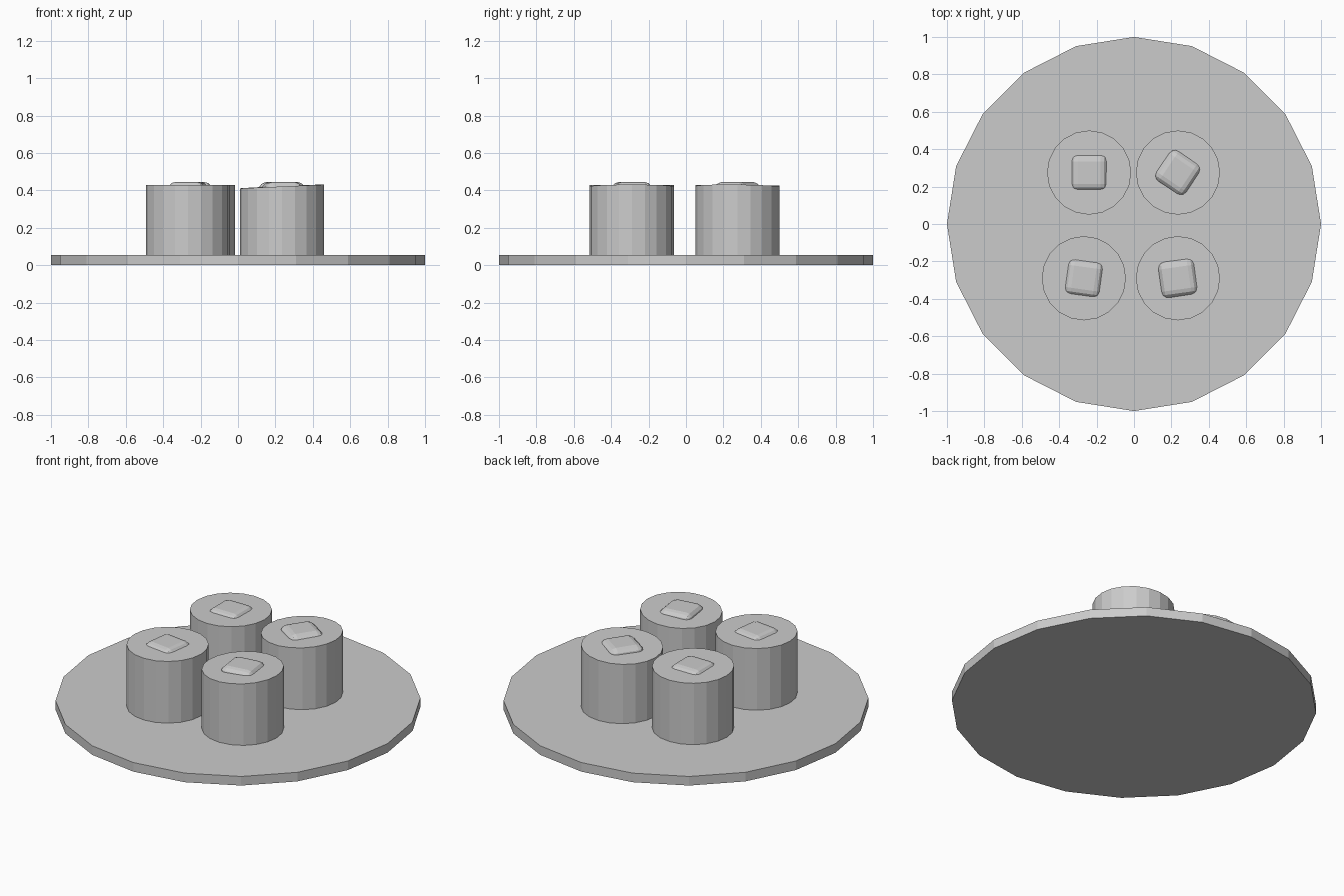
import bpy, math

if "Cube" in bpy.data.objects:
    bpy.data.objects.remove(bpy.data.objects["Cube"])

PLATE_H = 0.055
CUP_R = 0.225
CUP_TOP = 0.428


def cylinder(name, radius, z0, z1, x=0, y=0, slope=(0, 0)):
    """Flat-faced 20-sided cylinder; slope tips the top face slightly."""
    h = z1 - z0
    bpy.ops.mesh.primitive_cylinder_add(vertices=20, radius=radius, depth=h,
                                        location=(x, y, z0 + h / 2),
                                        rotation=(0, 0, 0))
    ob = bpy.context.object
    ob.name = name
    for v in ob.data.vertices:
        if v.co.z > 0:
            v.co.z += slope[0] * v.co.x + slope[1] * v.co.y
    return ob


def ice_cube(name, x, y, angle):
    """Rounded cube sunk into the drink with only its top showing."""
    bpy.ops.mesh.primitive_cube_add(size=0.2, location=(x, y, 0.345),
                                    rotation=(0, 0, math.radians(angle)))
    ob = bpy.context.object
    ob.name = name
    bevel = ob.modifiers.new("rounding", 'BEVEL')
    bevel.width = 0.04
    bevel.segments = 3


# Round serving tray
cylinder("tray", 1.0, 0, PLATE_H)

# Four filled cups, each with a floating cube: x, y, cube angle, top slope
cups = {
    "back_left": (-0.24, 0.275, 0, (0.0, -0.01), CUP_TOP),
    "back_right": (0.235, 0.275, -34, (0.045, -0.01), 0.421),
    "front_left": (-0.268, -0.29, -8, (0.0, 0.0), CUP_TOP),
    "front_right": (0.235, -0.29, 8, (0.045, 0.0), 0.421),
}
for label, (x, y, angle, slope, top) in cups.items():
    cylinder("cup_" + label, CUP_R, PLATE_H - 0.005, top, x, y, slope)
    ice_cube("cube_" + label, x, y, angle)
